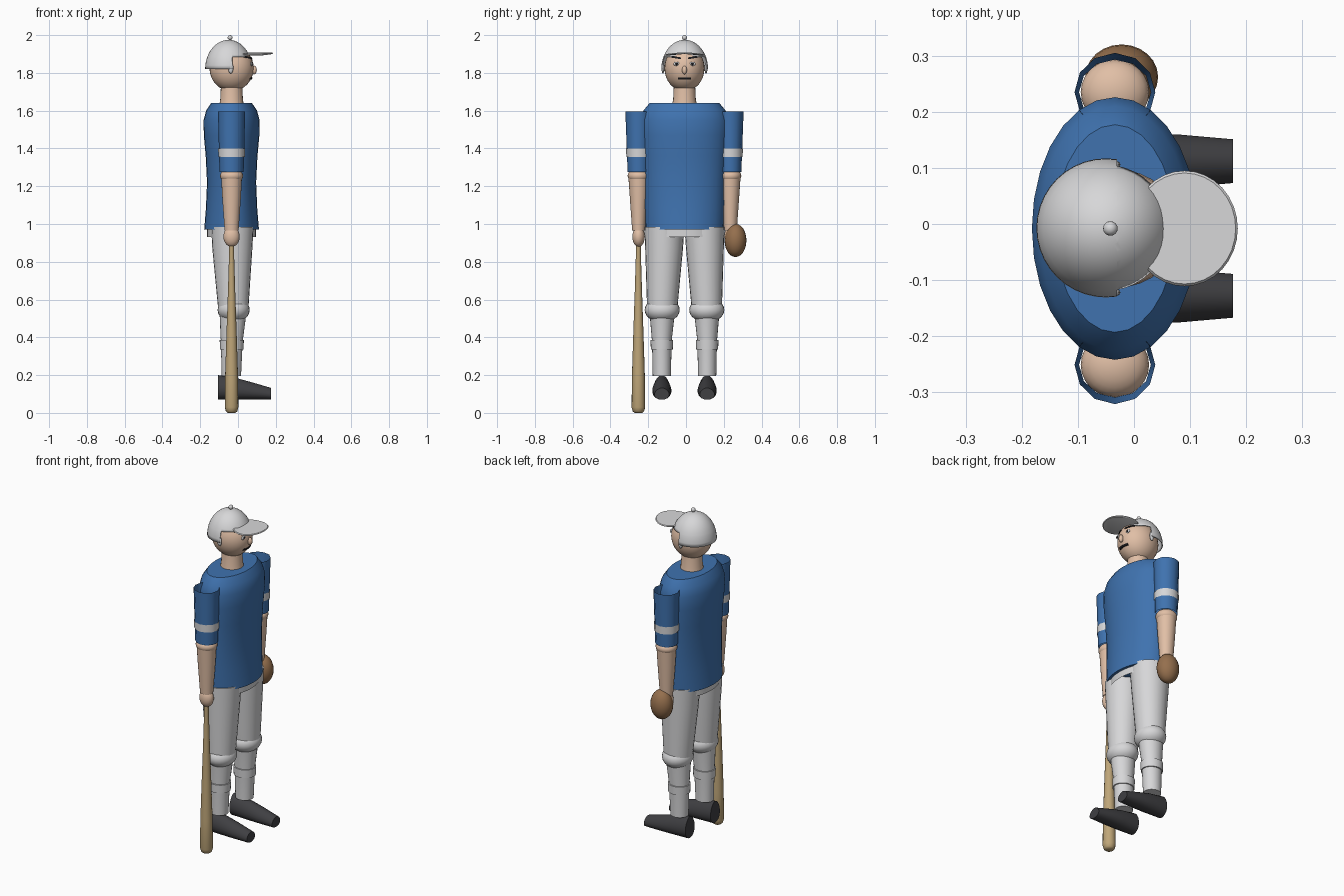
import bpy, bmesh, math
from mathutils import Vector

if "Cube" in bpy.data.objects:
    bpy.data.objects.remove(bpy.data.objects["Cube"])

CX, CY = -0.034, -0.008  # body axis


def material(name, r, g, b):
    m = bpy.data.materials.new(name)
    m.use_nodes = True
    m.diffuse_color = (r, g, b, 1)
    bsdf = next(n for n in m.node_tree.nodes if n.type == 'BSDF_PRINCIPLED')
    bsdf.inputs["Base Color"].default_value = (r, g, b, 1)
    bsdf.inputs["Roughness"].default_value = 0.7
    return m


BLUE = material("jersey blue", 0.05, 0.17, 0.43)
WHITE = material("uniform white", 0.68, 0.68, 0.69)
SKIN = material("skin", 0.75, 0.52, 0.38)
WOOD = material("bat wood", 0.52, 0.38, 0.19)
LEATHER = material("glove leather", 0.30, 0.16, 0.075)
SHOE = material("shoe charcoal", 0.05, 0.05, 0.055)
DARK = material("face black", 0.01, 0.01, 0.012)


def finish(name, bm, mat, fix_normals=True):
    if fix_normals:
        bmesh.ops.recalc_face_normals(bm, faces=bm.faces[:])
    mesh = bpy.data.meshes.new(name)
    bm.to_mesh(mesh)
    bm.free()
    mesh.materials.append(mat)
    ob = bpy.data.objects.new(name, mesh)
    bpy.context.collection.objects.link(ob)
    bpy.ops.object.select_all(action='DESELECT')
    bpy.context.view_layer.objects.active = ob
    ob.select_set(True)
    bpy.ops.object.shade_smooth_by_angle(angle=math.radians(40))
    return ob


def skin_rings(name, rings, mat, caps=True):
    """Bridge a list of point rings into a surface."""
    bm = bmesh.new()
    loops = [[bm.verts.new(p) for p in ring] for ring in rings]
    n = len(loops[0])
    for a, b in zip(loops, loops[1:]):
        for i in range(n):
            j = (i + 1) % n
            bm.faces.new((a[i], a[j], b[j], b[i]))
    if caps:
        bm.faces.new(loops[0][::-1])
        bm.faces.new(loops[-1])
    return finish(name, bm, mat)


def loft(name, sections, mat, seg=24, caps=True):
    """Sections are (x, y, z, rx, ry) stacked along z."""
    angles = [2 * math.pi * i / seg for i in range(seg)]
    return skin_rings(name, [[(x + rx * math.cos(a), y + ry * math.sin(a), z) for a in angles]
                             for x, y, z, rx, ry in sections], mat, caps)


def ball(name, centre, radii, mat, seg=24):
    bm = bmesh.new()
    bmesh.ops.create_uvsphere(bm, u_segments=seg, v_segments=seg // 2, radius=1)
    for v in bm.verts:
        v.co = Vector(centre) + Vector(c * r for c, r in zip(v.co, radii))
    return finish(name, bm, mat)


# Torso and waistband
loft("jersey_torso", [(CX, CY, z, rx, ry) for z, rx, ry in (
    (0.97, 0.145, 0.207), (1.08, 0.136, 0.212), (1.22, 0.13, 0.216), (1.36, 0.137, 0.224),
    (1.47, 0.147, 0.232), (1.55, 0.148, 0.234), (1.60, 0.135, 0.218), (1.64, 0.108, 0.185))],
    BLUE, 28)
loft("waistband", [(CX, CY, 0.93, 0.13, 0.19), (CX, CY, 1.0, 0.13, 0.19)], WHITE, 28, False)
loft("neck", [(CX, CY, 1.62, 0.066, 0.068), (CX, CY, 1.66, 0.06, 0.06),
              (CX, CY, 1.74, 0.056, 0.056)], SKIN)

# Limbs, once for each side
for side, s in (("right", -1), ("left", 1)):
    def at(offset):
        return CY + s * offset

    loft(side + "_thigh", [(-0.03, at(0.106), 0.985, 0.112, 0.106), (-0.03, at(0.108), 0.87, 0.106, 0.1),
                           (-0.025, at(0.118), 0.55, 0.08, 0.08)], WHITE)
    ball(side + "_knee", (-0.023, at(0.118), 0.545), (0.085, 0.093, 0.066), WHITE)
    loft(side + "_shin", [(-0.026, at(0.118), 0.54, 0.072, 0.068), (-0.033, at(0.12), 0.38, 0.058, 0.052),
                          (-0.035, at(0.12), 0.195, 0.051, 0.048)], WHITE)
    loft(side + "_sock_band", [(-0.033, at(0.12), 0.335, 0.062, 0.058),
                               (-0.033, at(0.12), 0.385, 0.064, 0.06)], WHITE)

    # Shoe: egg section tapering from heel to toe
    rings = []
    for x, half, top in ((-0.105, 0.048, 0.2), (0.0, 0.054, 0.182), (0.08, 0.051, 0.16), (0.176, 0.042, 0.132)):
        ring = []
        for i in range(20):
            a = 2 * math.pi * i / 20
            up = (1 + math.sin(a)) / 2
            ring.append((x, at(0.12) + half * math.cos(a) * (1.08 - 0.3 * up),
                         0.07 + (top - 0.07) * up))
        rings.append(ring)
    skin_rings(side + "_shoe", rings, SHOE)

    ay = at(0.243)
    loft(side + "_sleeve", [(CX, ay, 1.595, 0.072, 0.07), (CX, ay, 1.275, 0.064, 0.058)], BLUE, 12, False)
    loft(side + "_sleeve_stripe", [(CX, ay, 1.4, 0.071, 0.066), (CX, ay, 1.355, 0.07, 0.065)], WHITE, 12, False)
    ball(side + "_elbow", (CX, ay, 1.255), (0.061, 0.058, 0.04), SKIN)
    loft(side + "_forearm", [(CX, ay, 1.25, 0.055, 0.054), (CX, ay, 1.15, 0.05, 0.047),
                             (CX, ay, 0.965, 0.037, 0.034)], SKIN)
    ball(side + "_hand", (CX, ay, 0.933), (0.043, 0.033, 0.054), SKIN)

# Fielding glove and bat
ball("glove", (-0.022, 0.262, 0.913), (0.065, 0.058, 0.088), LEATHER)
by = CY - 0.244
loft("bat", [(CX, by, z, r, r) for z, r in (
    (0.0, 0.02), (0.008, 0.03), (0.03, 0.036), (0.2, 0.034), (0.42, 0.027),
    (0.65, 0.019), (0.85, 0.013), (0.98, 0.013))], WOOD, 16)

# Head
HEAD = Vector((CX, CY, 1.825))
HR = (0.117, 0.106, 0.122)
ball("head", HEAD, HR, SKIN, 32)


def face_x(y, z):
    """Front surface of the head."""
    t = 1 - ((y - HEAD.y) / HR[1]) ** 2 - ((z - HEAD.z) / HR[2]) ** 2
    return HEAD.x + HR[0] * math.sqrt(max(t, 0))


def stroke(name, start, end, thick):
    """Thin painted bar that follows the face, between two (y, z) points."""
    rings = []
    for i in range(7):
        t = i / 6
        y = CY + start[0] + (end[0] - start[0]) * t
        z = start[1] + (end[1] - start[1]) * t
        rings.append([(face_x(y, z + dz) + dx, y, z + dz) for dx, dz in (
            (-0.003, -thick), (0.005, -thick), (0.005, thick), (-0.003, thick))])
    return skin_rings(name, rings, DARK)


stroke("mouth", (-0.034, 1.771), (0.034, 1.771), 0.005)
for side, s in (("right", -1), ("left", 1)):
    stroke(side + "_eyebrow", (s * 0.018, 1.877), (s * 0.072, 1.886), 0.005)
    ey = CY + s * 0.042
    ball(side + "_eye", (face_x(ey, 1.848), ey, 1.848), (0.006, 0.017, 0.011), WHITE, 16)
    ball(side + "_pupil", (face_x(ey, 1.848) + 0.004, ey, 1.848), (0.004, 0.008, 0.008), DARK, 12)
ball("nose", (face_x(CY, 1.815) + 0.003, CY, 1.815), (0.014, 0.013, 0.023), SKIN, 16)

# Cap: half dome with the face opening cut away
bm = bmesh.new()
bmesh.ops.create_uvsphere(bm, u_segments=40, v_segments=24, radius=1)
CAP = Vector((-0.05, CY + 0.001, 1.82))
for v in bm.verts:
    v.co = CAP + Vector((v.co.x * 0.124, v.co.y * 0.124, v.co.z * 0.155))
for point, normal in (((0, 0, 1.82), (0, 0, 1)), ((0, 0, 1.885), (0, 0, 1)), ((-0.03, 0, 0), (1, 0, 0))):
    bmesh.ops.bisect_plane(bm, geom=bm.verts[:] + bm.edges[:] + bm.faces[:], dist=1e-5,
                           plane_co=point, plane_no=normal)
gone = []
for f in bm.faces:
    c = f.calc_center_median()
    if c.z < 1.82 or (c.x > -0.03 and c.z < 1.885):
        gone.append(f)
bmesh.ops.delete(bm, geom=gone, context='FACES')
cap = finish("cap_dome", bm, WHITE, False)
shell = cap.modifiers.new("shell", 'SOLIDIFY')
shell.thickness = 0.005

# Side tabs, brim and button
for side, s in (("right", -1), ("left", 1)):
    ball(side + "_cap_tab", (-0.038, CY + s * 0.114, 1.826), (0.014, 0.008, 0.03), WHITE, 12)
brim_rings = []
for scale, lift in ((0.96, -0.004), (1, 0), (0.96, 0.004)):
    ring = []
    for i in range(32):
        a = 2 * math.pi * i / 32
        y = 0.103 * scale * math.sin(a)
        ring.append((0.09 + 0.095 * scale * math.cos(a), CY + y, 1.904 + lift - 0.9 * y * y))
    brim_rings.append(ring)
skin_rings("cap_brim", brim_rings, WHITE)
ball("cap_button", (-0.042, CY, 1.987), (0.013, 0.013, 0.013), WHITE, 16)
